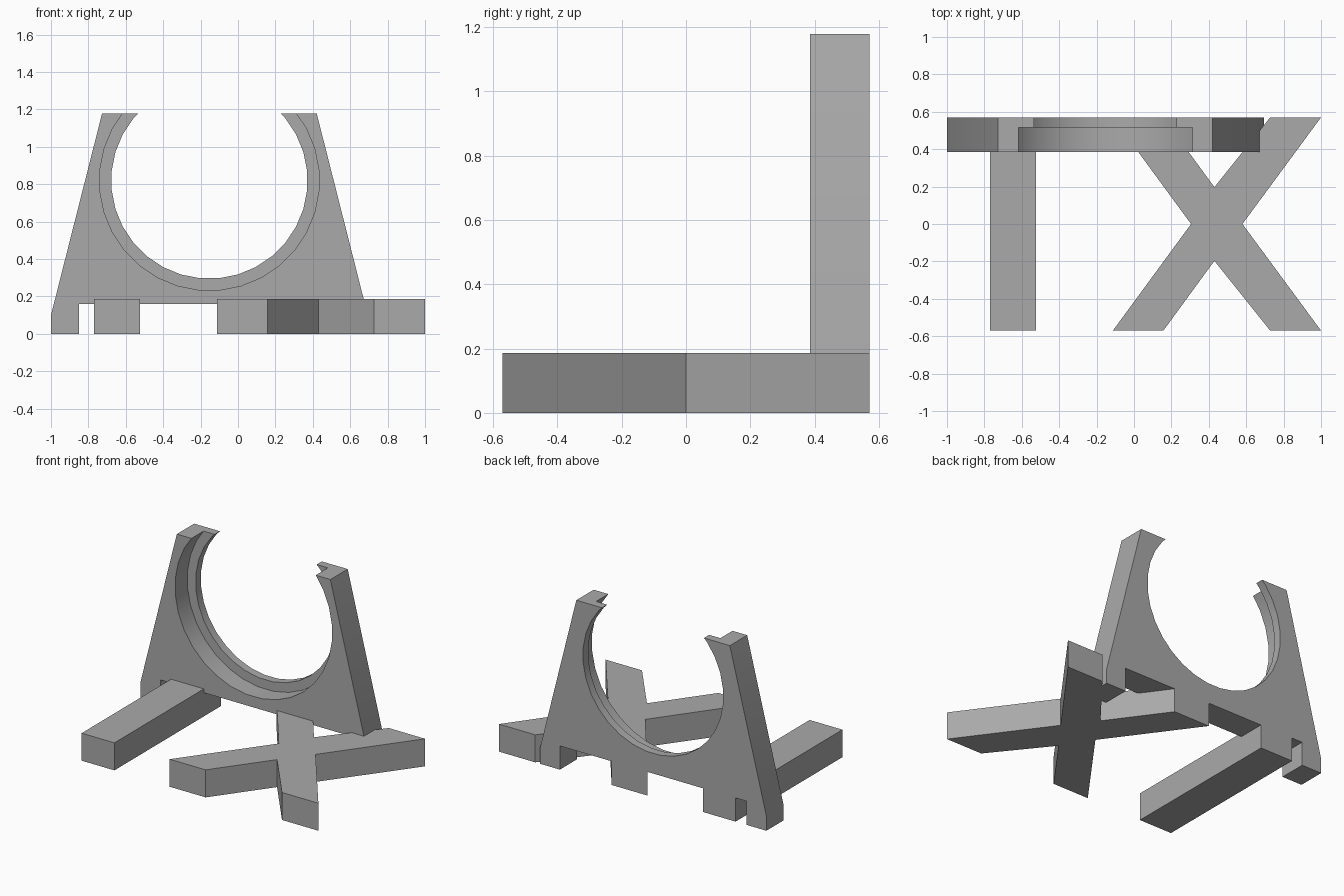
import bpy, bmesh, math

if "Cube" in bpy.data.objects:
    bpy.data.objects.remove(bpy.data.objects["Cube"], do_unlink=True)

grey = bpy.data.materials.new("plain grey")
grey.use_nodes = True
colour = (0.4, 0.4, 0.4, 1)
grey.diffuse_color = colour
grey.node_tree.nodes["Principled BSDF"].inputs["Base Color"].default_value = colour

BACK, FRONT = 0.57, -0.57
PLATE_FRONT, STEP = 0.385, 0.515
BAR_HEIGHT = 0.186
RING_X, RING_Z = -0.153, 0.82


def prism(name, points, shift):
    """Extrude a flat outline along the shift vector."""
    bm = bmesh.new()
    face = bm.faces.new([bm.verts.new(p) for p in points])
    grown = bmesh.ops.extrude_face_region(bm, geom=[face])["geom"]
    verts = [g for g in grown if isinstance(g, bmesh.types.BMVert)]
    bmesh.ops.translate(bm, vec=shift, verts=verts)
    bmesh.ops.recalc_face_normals(bm, faces=bm.faces)
    mesh = bpy.data.meshes.new(name)
    bm.to_mesh(mesh)
    bm.free()
    mesh.materials.append(grey)
    obj = bpy.data.objects.new(name, mesh)
    bpy.context.collection.objects.link(obj)
    return obj


def cut_circle(target, radius, y0, y1, sides=32):
    """Cut a round opening through the target between two depths."""
    angles = [(i + 0.5) * math.tau / sides for i in range(sides)]
    points = [(RING_X + radius * math.cos(a), y0, RING_Z + radius * math.sin(a))
              for a in angles]
    cutter = prism("opening_cutter", points, (0, y1 - y0, 0))
    cutter.hide_render = True
    mod = target.modifiers.new("opening", 'BOOLEAN')
    mod.operation = 'DIFFERENCE'
    mod.solver = 'EXACT'
    mod.object = cutter
    bpy.context.view_layer.objects.active = target
    bpy.ops.object.modifier_apply(modifier=mod.name)
    bpy.data.objects.remove(cutter, do_unlink=True)


# Tapered upright plate with two feet, mirrored about the ring centre
half = [(0.697, 0.16), (0.697, 0), (0.847, 0), (0.847, 0.1), (0.574, 1.178)]
outline = [(RING_X + x, PLATE_FRONT, z) for x, z in half]
outline += [(RING_X - x, PLATE_FRONT, z) for x, z in reversed(half)]
plate = prism("ring_plate", outline, (0, BACK - PLATE_FRONT, 0))

# Stepped round opening: wide in front, narrow lip behind
cut_circle(plate, 0.588, PLATE_FRONT - 0.1, STEP)
cut_circle(plate, 0.525, STEP - 0.1, BACK + 0.1)
bpy.ops.object.select_all(action='DESELECT')
plate.select_set(True)
bpy.context.view_layer.objects.active = plate
bpy.ops.object.shade_smooth_by_angle(angle=math.radians(30))

# Straight base bar
prism("straight_bar", [(-0.77, FRONT, 0), (-0.525, FRONT, 0),
                       (-0.525, BACK, 0), (-0.77, BACK, 0)], (0, 0, BAR_HEIGHT))

# Crossed base bar
front_half = [(0.305, 0), (-0.113, FRONT), (0.157, FRONT), (0.43, -0.197),
              (0.728, FRONT), (1, FRONT), (0.58, 0)]
cross = [(x, y, 0) for x, y in front_half]
cross += [(x, -y, 0) for x, y in reversed(front_half[1:-1])]
prism("crossed_bar", cross, (0, 0, BAR_HEIGHT))
